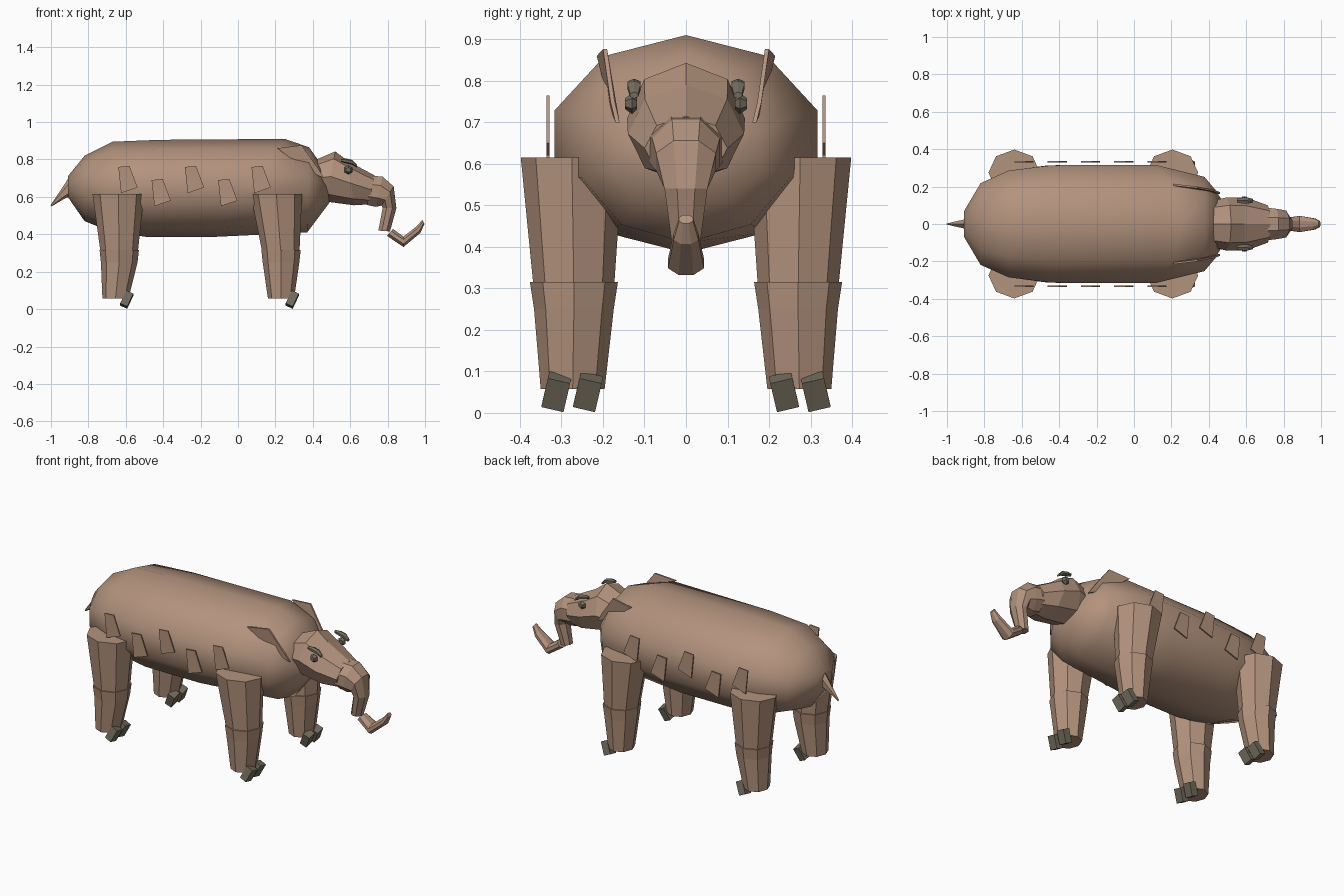
import bpy, bmesh, math
from mathutils import Vector, Matrix

if "Cube" in bpy.data.objects:
    bpy.data.objects.remove(bpy.data.objects["Cube"], do_unlink=True)


def material(name, color):
    m = bpy.data.materials.new(name)
    m.use_nodes = True
    m.diffuse_color = color
    m.node_tree.nodes["Principled BSDF"].inputs["Base Color"].default_value = color
    return m


skin = material("warm tan skin", (0.45, 0.29, 0.205, 1))
horn = material("grey brown horn", (0.17, 0.15, 0.11, 1))


def finish(bm, name, mat, smooth=False):
    bmesh.ops.recalc_face_normals(bm, faces=bm.faces[:])
    mesh = bpy.data.meshes.new(name)
    bm.to_mesh(mesh)
    bm.free()
    mesh.materials.append(mat)
    ob = bpy.data.objects.new(name, mesh)
    bpy.context.collection.objects.link(ob)
    if smooth:
        bpy.ops.object.select_all(action='DESELECT')
        ob.select_set(True)
        bpy.context.view_layer.objects.active = ob
        bpy.ops.object.shade_smooth_by_angle(angle=math.radians(60))
    return ob


def loft(name, rings, sides, mat=skin, turn=0.0, smooth=False):
    """Skin elliptical rings given as (centre, first axis, second axis)."""
    bm = bmesh.new()
    loops = []
    for c, u, v in rings:
        angles = [2 * math.pi * (i + turn) / sides for i in range(sides)]
        loops.append([bm.verts.new(Vector(c) + Vector(u) * math.cos(a) + Vector(v) * math.sin(a))
                      for a in angles])
    for a, b in zip(loops, loops[1:]):
        for i in range(sides):
            j = (i + 1) % sides
            bm.faces.new((a[i], a[j], b[j], b[i]))
    bm.faces.new(loops[0])
    bm.faces.new(loops[-1])
    return finish(bm, name, mat, smooth)


def profile_loft(name, sections, sides, **kw):
    """Sections in side profile: top x, top z, bottom x, bottom z, half width."""
    rings = []
    for tx, tz, bx, bz, w in sections:
        rings.append((((tx + bx) / 2, 0, (tz + bz) / 2),
                      ((tx - bx) / 2, 0, (tz - bz) / 2), (0, w, 0)))
    return loft(name, rings, sides, **kw)


def plate(name, outline, thickness, mat=skin):
    """Thin slab from an outline, thickened across the body."""
    bm = bmesh.new()
    face = bm.faces.new([bm.verts.new(p) for p in outline])
    new = bmesh.ops.extrude_face_region(bm, geom=[face])["geom"]
    bmesh.ops.translate(bm, vec=(0, thickness, 0),
                        verts=[g for g in new if isinstance(g, bmesh.types.BMVert)])
    return finish(bm, name, mat)


def block(name, loc, size, rot, mat):
    bm = bmesh.new()
    turn = (Matrix.Rotation(rot[2], 4, 'Z') @ Matrix.Rotation(rot[1], 4, 'Y')
            @ Matrix.Rotation(rot[0], 4, 'X'))
    bmesh.ops.create_cube(bm, size=1, matrix=Matrix.Translation(loc) @ turn
                          @ Matrix.Diagonal((*size, 1)))
    return finish(bm, name, mat)


# Barrel body
profile_loft("body", [
    (-0.91, 0.71, -0.91, 0.60, 0.07), (-0.82, 0.82, -0.82, 0.47, 0.23),
    (-0.67, 0.895, -0.67, 0.41, 0.30), (-0.42, 0.905, -0.48, 0.385, 0.33),
    (0.25, 0.91, -0.15, 0.385, 0.333), (0.38, 0.865, 0.37, 0.41, 0.265),
    (0.44, 0.78, 0.43, 0.49, 0.19), (0.47, 0.70, 0.49, 0.57, 0.11)], 10, smooth=True)

# Head, trunk and upturned trunk tip
profile_loft("head", [
    (0.42, 0.80, 0.42, 0.60, 0.125), (0.52, 0.843, 0.47, 0.575, 0.142),
    (0.59, 0.79, 0.62, 0.555, 0.14), (0.73, 0.715, 0.70, 0.56, 0.10)], 8)
profile_loft("trunk", [
    (0.71, 0.72, 0.69, 0.55, 0.095), (0.775, 0.715, 0.735, 0.54, 0.088),
    (0.835, 0.66, 0.765, 0.55, 0.078), (0.85, 0.54, 0.77, 0.54, 0.056),
    (0.815, 0.415, 0.748, 0.42, 0.038)], 8, turn=0.5)
profile_loft("trunk_tip", [
    (0.83, 0.43, 0.795, 0.39, 0.035), (0.885, 0.39, 0.885, 0.33, 0.047),
    (0.955, 0.445, 0.975, 0.405, 0.032), (0.985, 0.478, 0.998, 0.455, 0.018)], 8, turn=0.5)

# Tail
loft("tail", [((-0.89, 0, 0.655), (-0.02, 0, 0.04), (0, 0.03, 0)),
              ((-0.94, 0, 0.61), (-0.012, 0, 0.02), (0, 0.018, 0)),
              ((-1.0, 0, 0.552), (-0.003, 0, 0.003), (0, 0.003, 0))], 6)

for side, s in (("left", 1), ("right", -1)):
    # Ears lying against the shoulders
    plate(side + "_ear", [(0.21, s * 0.205, 0.86), (0.34, s * 0.19, 0.876),
                          (0.43, s * 0.172, 0.75), (0.46, s * 0.16, 0.70),
                          (0.37, s * 0.175, 0.74)], s * 0.01)

    # Eye and arched brow
    loft(side + "_eye", [((0.59, s * y, 0.745), (0, 0, r), (r, 0, 0))
                         for y, r in ((0.118, 0.014), (0.13, 0.025), (0.147, 0.013))], 6, mat=horn)
    loft(side + "_brow", [((x, s * 0.125, z), (0, 0, r), (0, r * 1.4, 0))
                          for x, z, r in ((0.55, 0.795, 0.008), (0.58, 0.792, 0.013),
                                          (0.61, 0.785, 0.013), (0.635, 0.765, 0.008))], 6, mat=horn)

    # Row of flank plates
    for i in range(5):
        x, z = -0.64 + 0.178 * i, 0.76 - 0.07 * (i % 2)
        plate(f"{side}_flank_plate_{i + 1}", [
            (x, s * 0.329, z), (x + 0.06, s * 0.329, z + 0.005),
            (x + 0.103, s * 0.329, z - 0.11), (x + 0.015, s * 0.329, z - 0.14)], s * 0.007)

    # Legs with two toes each
    for end, x, lean in (("front", 0.205, 0.0), ("rear", -0.64, -0.04)):
        def ring(dx, y, z, rx, ry):
            return ((x + dx, s * y, z), (0, s * ry, 0), (rx, 0, 0))
        name = f"{end}_{side}"
        loft(name + "_upper_leg", [ring(0, 0.275, 0.615, 0.138, 0.123),
                                   ring(0.025 + lean / 2, 0.27, 0.29, 0.098, 0.096)], 8)
        loft(name + "_lower_leg", [ring(0.025 + lean / 2, 0.27, 0.315, 0.105, 0.106),
                                   ring(0.025 + lean / 2, 0.27, 0.25, 0.098, 0.096),
                                   ring(0.025 + lean, 0.273, 0.057, 0.07, 0.077)], 8)
        for toe, y in (("inner", 0.236), ("outer", 0.312)):
            block(f"{name}_{toe}_toe", (x + 0.085 + lean, s * y, 0.051),
                  (0.042, 0.055, 0.078), (s * 0.25, 0.42, s * 0.1), horn)
